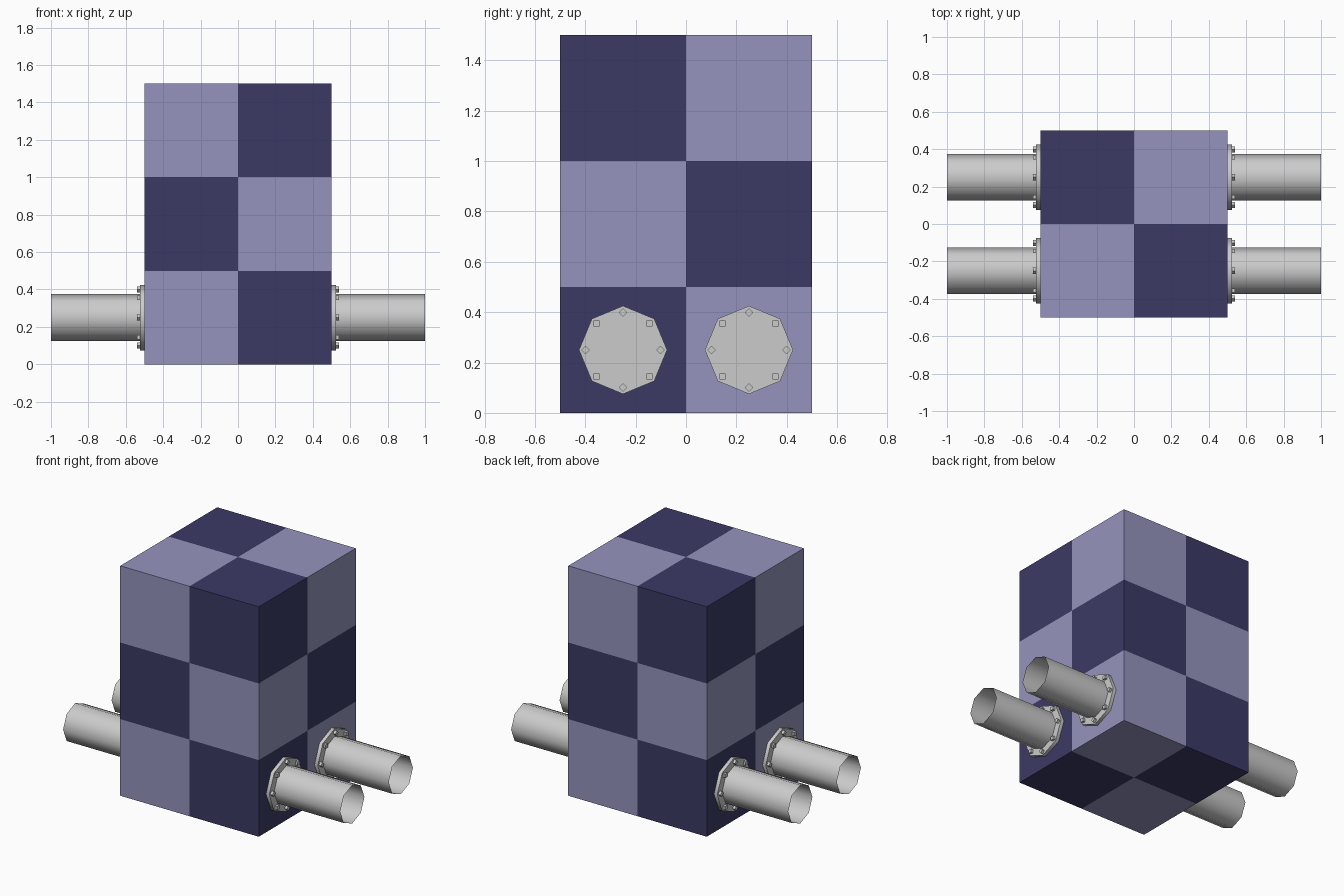
import bpy, bmesh, math
from mathutils import Matrix, Vector

if "Cube" in bpy.data.objects:
    bpy.data.objects.remove(bpy.data.objects["Cube"])


def material(name, rgb):
    m = bpy.data.materials.new(name)
    m.diffuse_color = (*rgb, 1)
    m.use_nodes = True
    m.node_tree.nodes["Principled BSDF"].inputs["Base Color"].default_value = m.diffuse_color
    return m


def finish(bm, name, smooth=False):
    me = bpy.data.meshes.new(name)
    bm.to_mesh(me)
    bm.free()
    ob = bpy.data.objects.new(name, me)
    bpy.context.collection.objects.link(ob)
    if smooth:
        bpy.ops.object.select_all(action='DESELECT')
        ob.select_set(True)
        bpy.context.view_layer.objects.active = ob
        bpy.ops.object.shade_smooth_by_angle(angle=math.radians(60))
    return ob


def tube(bm, x0, x1, r, sides, capped=True, turn=Matrix()):
    # Cylinder along x; vertices lie on the local y and z axes
    m = turn @ Matrix.Translation(((x0 + x1) / 2, 0, 0)) @ Matrix.Rotation(math.pi / 2, 4, 'Y')
    bmesh.ops.create_cone(bm, cap_ends=capped, segments=sides, radius1=r,
                          radius2=r, depth=x1 - x0, matrix=m)


# Chequered block: cube sliced into 0.5 cells
bm = bmesh.new()
bmesh.ops.create_cube(bm, size=1, matrix=Matrix.Translation((0, 0, 0.75)) @ Matrix.Diagonal((1, 1, 1.5, 1)))
for co, no in [((0, 0, 0), (1, 0, 0)), ((0, 0, 0), (0, 1, 0)),
               ((0, 0, 0.5), (0, 0, 1)), ((0, 0, 1), (0, 0, 1))]:
    bmesh.ops.bisect_plane(bm, geom=bm.verts[:] + bm.edges[:] + bm.faces[:],
                           plane_co=co, plane_no=no)
bm.normal_update()
for f in bm.faces:
    c = f.calc_center_median() - f.normal * 0.1
    f.material_index = sum(math.floor(v / 0.5) for v in c) % 2
block = finish(bm, "chequered_block")
block.data.materials.append(material("light_violet", (0.30, 0.295, 0.51)))
block.data.materials.append(material("dark_violet", (0.044, 0.042, 0.13)))

# Four bolted pipe ports, two per side
for side, angle in (("right", 0), ("left", math.pi)):
    for end, y in (("front", -0.25), ("back", 0.25)):
        place = Matrix.Translation((0, y, 0.25)) @ Matrix.Rotation(angle, 4, 'Z')
        tag = f"{side}_{end}"

        # Flange plate
        bm = bmesh.new()
        tube(bm, 0.5, 0.523, 0.175, 8)
        finish(bm, "flange_" + tag, True).matrix_world = place

        # Open-ended pipe
        bm = bmesh.new()
        tube(bm, 0.5, 1.0, 0.125, 8, capped=False)
        finish(bm, "pipe_" + tag, True).matrix_world = place

        # Ring of bolts
        bm = bmesh.new()
        for i in range(8):
            turn = Matrix.Rotation(i * math.pi / 4, 4, 'X') @ Matrix.Translation((0, 0, 0.149))
            tube(bm, 0.515, 0.54, 0.0165, 4, turn=turn)
        finish(bm, "bolts_" + tag, True).matrix_world = place
